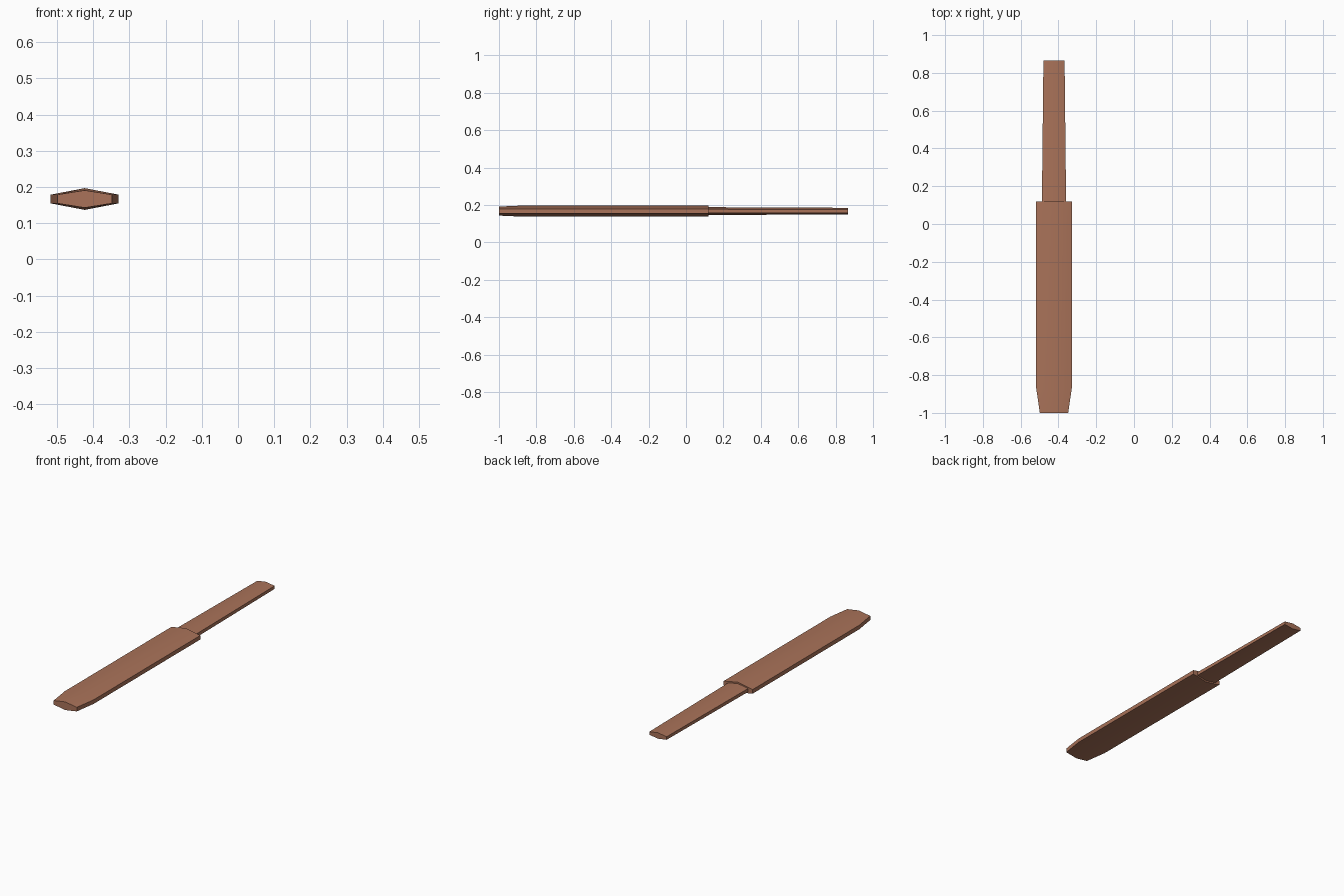
import bpy, bmesh

if "Cube" in bpy.data.objects:
    bpy.data.objects.remove(bpy.data.objects["Cube"])

CX, CZ = -0.4235, 0.167

# Stations: y, half width, half height at ridge, half height at side edge
STATIONS = [
    (-1.00, 0.075, 0.024, 0.012),    # tapered tip
    (-0.87, 0.094, 0.030, 0.012),    # full blade
    (0.12, 0.094, 0.030, 0.012),     # shoulder
    (0.12, 0.064, 0.021, 0.010),     # tang root
    (0.865, 0.056, 0.0175, 0.009),   # tang end
]


def hexagon(bm, y, w, ridge, edge):
    outline = [(0, ridge), (w, edge), (w, -edge), (0, -ridge), (-w, -edge), (-w, edge)]
    return [bm.verts.new((CX + x, y, CZ + z)) for x, z in outline]


# Blade and tang lofted as one stepped bar of hexagonal section
bm = bmesh.new()
rings = [hexagon(bm, *s) for s in STATIONS]
for a, b in zip(rings, rings[1:]):
    for i in range(6):
        j = (i + 1) % 6
        bm.faces.new((a[i], a[j], b[j], b[i]))
bm.faces.new(rings[0])
bm.faces.new(rings[-1])
bmesh.ops.recalc_face_normals(bm, faces=bm.faces)

mesh = bpy.data.meshes.new("blade_with_tang")
bm.to_mesh(mesh)
bm.free()
blade = bpy.data.objects.new("blade_with_tang", mesh)
bpy.context.collection.objects.link(blade)

# Brown finish
mat = bpy.data.materials.new("brown")
mat.diffuse_color = (0.40, 0.17, 0.10, 1)
mat.use_nodes = True
mat.node_tree.nodes["Principled BSDF"].inputs["Base Color"].default_value = mat.diffuse_color
mesh.materials.append(mat)

# Soft ridge, crisp edges
bpy.context.view_layer.objects.active = blade
blade.select_set(True)
bpy.ops.object.shade_smooth_by_angle(angle=0.55)
